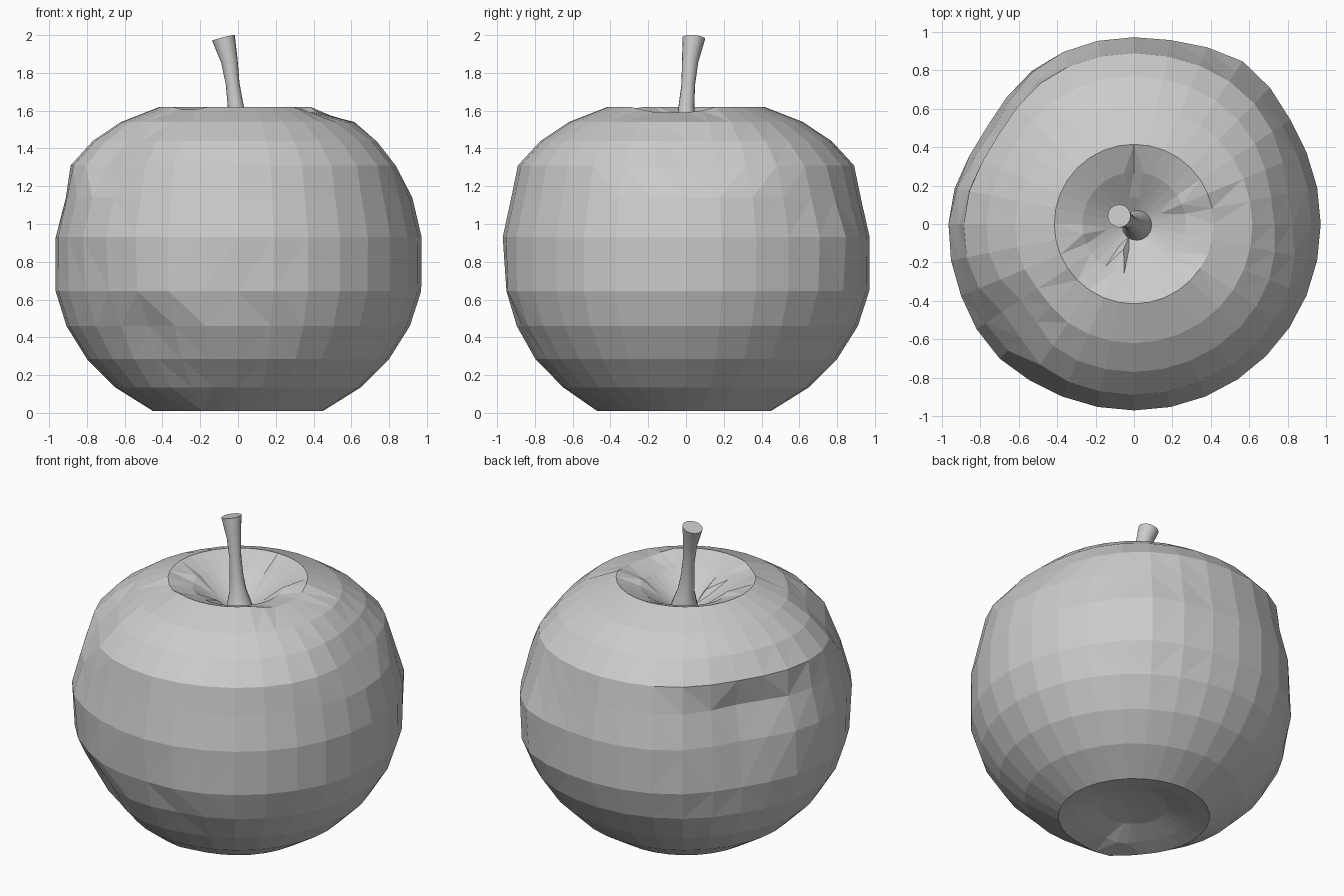
import bpy, bmesh
from math import sin, cos, pi, radians, exp

if "Cube" in bpy.data.objects:
    bpy.data.objects.remove(bpy.data.objects["Cube"])

SEG = 32


def loft(name, rings):
    """Skin a list of vertex rings of equal length and cap both ends."""
    bm = bmesh.new()
    rows = [[bm.verts.new(p) for p in ring] for ring in rings]
    for a, b in zip(rows, rows[1:]):
        n = len(a)
        for i in range(n):
            j = (i + 1) % n
            bm.faces.new((a[i], a[j], b[j], b[i]))
    bm.faces.new(rows[0][::-1])
    bm.faces.new(rows[-1])
    # dented quads are not planar: split them into flat facets
    bmesh.ops.triangulate(bm, faces=[f for f in bm.faces if len(f.verts) == 4])
    bmesh.ops.recalc_face_normals(bm, faces=bm.faces)
    mesh = bpy.data.meshes.new(name)
    bm.to_mesh(mesh)
    bm.free()
    obj = bpy.data.objects.new(name, mesh)
    bpy.context.collection.objects.link(obj)
    return obj


# Fruit profile (radius, height), bottom hollow to stem hollow
profile = [
    (0.06, 0.09), (0.20, 0.075), (0.34, 0.035), (0.45, 0.01), (0.65, 0.135),
    (0.80, 0.285), (0.91, 0.46), (0.97, 0.645), (0.972, 0.93), (0.925, 1.14),
    (0.89, 1.31), (0.77, 1.44), (0.62, 1.54), (0.415, 1.62), (0.27, 1.56),
    (0.14, 1.475), (0.07, 1.43),
]

# Dents (negative depth: bulges): angle, height, depth, angular width, height width
dents = [
    (152, 1.14, 0.04, 22, 0.10),
    (148, 0.95, 0.09, 20, 0.42),
    (8, 1.35, 0.085, 24, 0.11),
    (218, 1.37, 0.09, 13, 0.13),
    (222, 0.98, -0.02, 14, 0.18),
    (236, 0.42, 0.07, 14, 0.17),
    (268, 0.62, 0.02, 14, 0.20),
    (282, 0.40, 0.03, 9, 0.10),
    (55, 0.85, -0.05, 15, 0.30),
    (250, 0.01, -0.04, 16, 0.06),
]


def skin_radius(r, z, deg):
    for a, h, depth, aw, hw in dents:
        da = (deg - a + 180) % 360 - 180
        r -= depth * exp(-(da / aw) ** 2 - ((z - h) / hw) ** 2)
    return r


rings = []
for k, (r, z) in enumerate(profile):
    ring = []
    for i in range(SEG):
        deg = 360 * i / SEG
        rr = skin_radius(r, z, deg) if 3 <= k < 13 else r
        ring.append((rr * cos(radians(deg)), rr * sin(radians(deg)), z))
    rings.append(ring)

# Dipped rim and uneven folds inside the two hollows
for row, i, dz in ((13, 29, -0.015), (13, 30, -0.03), (13, 31, -0.03), (13, 0, -0.03),
                   (13, 1, -0.02), (13, 20, -0.015), (13, 21, -0.015),
                   (14, 8, -0.02), (14, 2, 0.02), (14, 17, 0.02), (15, 22, 0.03),
                   (2, 21, -0.015), (2, 22, -0.015)):
    x, y, z = rings[row][i]
    rings[row][i] = (x, y, z + dz)
loft("apple_body", rings)

# Stem: bent, flared at both ends, with a slanted tip
stem_path = [
    (0.02, -0.01, 1.41, 0.085), (0.012, -0.005, 1.47, 0.07), (0.0, 0.0, 1.54, 0.05),
    (-0.012, 0.002, 1.62, 0.042), (-0.028, 0.012, 1.74, 0.036),
    (-0.045, 0.022, 1.86, 0.043), (-0.077, 0.042, 1.985, 0.06),
]
stem_rings = []
for k, (x, y, z, r) in enumerate(stem_path):
    tilt = 0.25 * k / (len(stem_path) - 1)
    ring = []
    for i in range(16):
        a = 2 * pi * i / 16
        ring.append((x + r * cos(a), y + r * sin(a),
                     z + tilt * r * (cos(a) - 0.3 * sin(a))))
    stem_rings.append(ring)
stem = loft("stem", stem_rings)
bpy.context.view_layer.objects.active = stem
stem.select_set(True)
bpy.ops.object.shade_smooth_by_angle(angle=radians(40))
